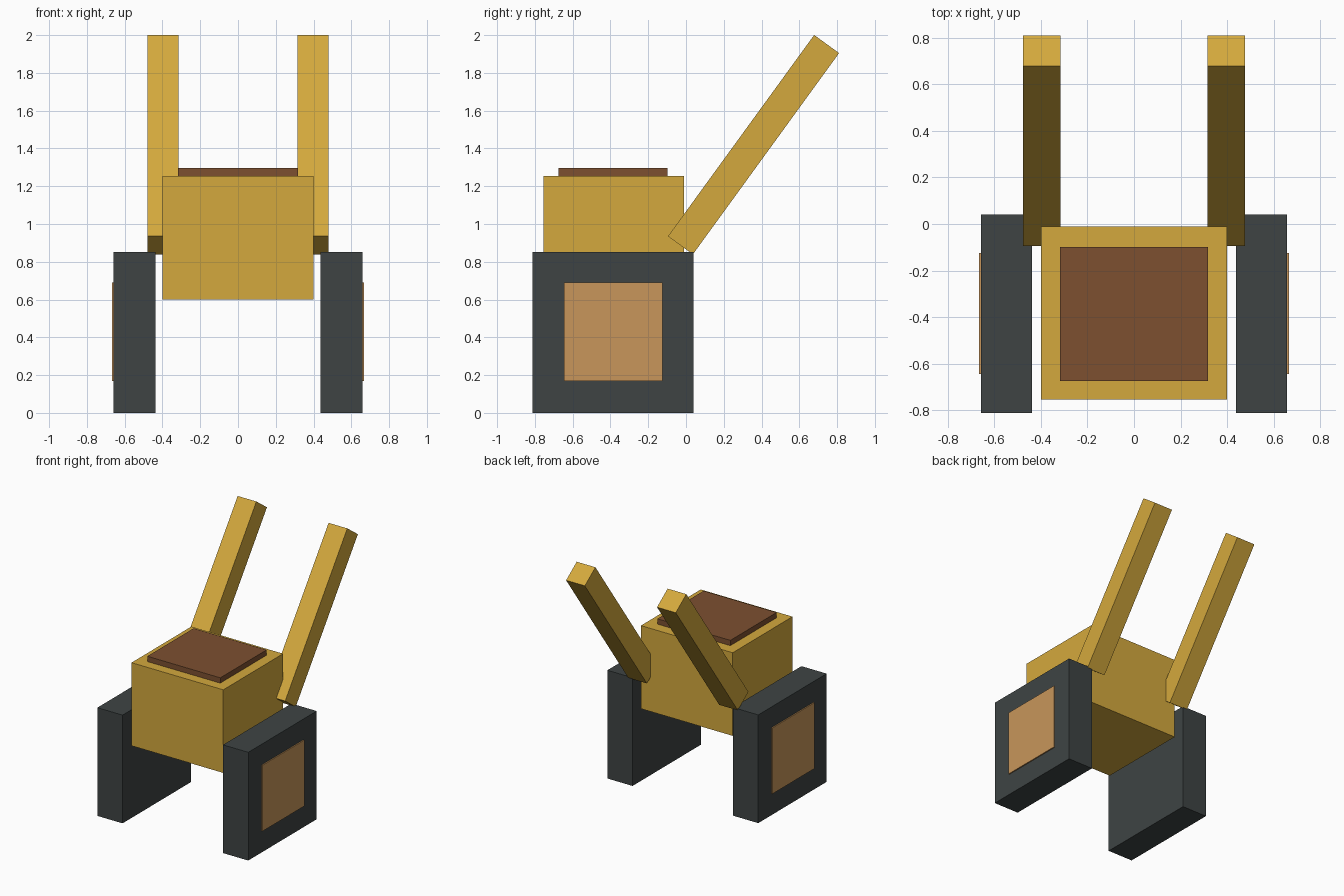
import bpy
import bmesh
import math
from mathutils import Matrix, Vector

default = bpy.data.objects.get("Cube")
if default:
    bpy.data.objects.remove(default, do_unlink=True)


def make_material(name, rgb):
    """Flat material from 0-255 display values, stored as linear."""
    colour = [((c / 255 + 0.055) / 1.055) ** 2.4 for c in rgb] + [1.0]
    mat = bpy.data.materials.new(name)
    mat.use_nodes = True
    mat.diffuse_color = colour
    mat.node_tree.nodes["Principled BSDF"].inputs["Base Color"].default_value = colour
    return mat


def box(name, low, high, mat, tilt=0.0):
    """Box between two corners, tilted about x around its own centre."""
    low, high = Vector(low), Vector(high)
    bm = bmesh.new()
    bmesh.ops.create_cube(bm, size=1, matrix=Matrix.Diagonal((*(high - low), 1)))
    mesh = bpy.data.meshes.new(name)
    bm.to_mesh(mesh)
    bm.free()
    mesh.materials.append(mat)
    obj = bpy.data.objects.new(name, mesh)
    obj.location = (low + high) / 2
    obj.rotation_euler.x = tilt
    bpy.context.collection.objects.link(obj)
    return obj


def pair(name, low, high, mat, tilt=0.0):
    """Matching boxes on the left (+x) and right (-x)."""
    box("left_" + name, low, high, mat, tilt)
    box("right_" + name, (-high[0], *low[1:]), (-low[0], *high[1:]), mat, tilt)


gold = make_material("golden_yellow", (212, 169, 61))
brown = make_material("dark_brown", (125, 80, 48))
charcoal = make_material("charcoal", (62, 68, 68))
tan = make_material("tan", (200, 150, 91))

# Body and its raised lid
box("body", (-0.4, -0.755, 0.6), (0.4, -0.01, 1.255), gold)
box("lid", (-0.318, -0.675, 1.25), (0.318, -0.098, 1.297), brown)

# Square wheels with thin hub plates
pair("wheel", (0.438, -0.812, 0), (0.658, 0.04, 0.853), charcoal)
pair("hub", (0.658, -0.645, 0.17), (0.667, -0.125, 0.69), tan)

# Handles leaning back
pair("handle", (0.315, 0.276, 0.7615), (0.478, 0.439, 2.0785), gold, math.radians(-36))
